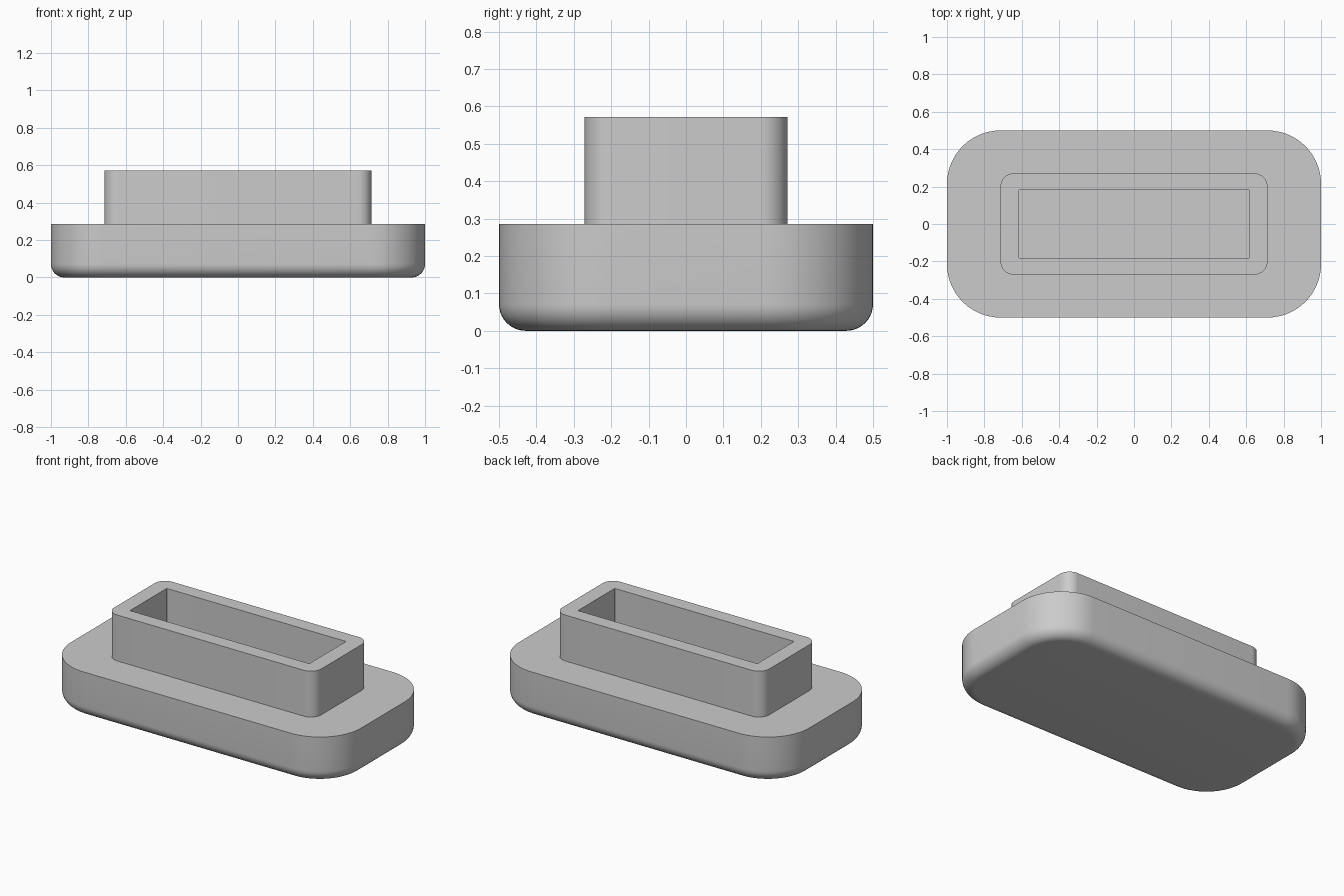
import bpy, bmesh, math

if "Cube" in bpy.data.objects:
    bpy.data.objects.remove(bpy.data.objects["Cube"])

SEG = 16          # segments per rounded corner


def ring(bm, hx, hy, r, z):
    """Rounded rectangle loop of vertices at height z."""
    verts = []
    for k, (sx, sy) in enumerate([(1, 1), (-1, 1), (-1, -1), (1, -1)]):
        for i in range(SEG + 1):
            a = (k + i / SEG) * math.pi / 2
            verts.append(bm.verts.new((sx * (hx - r) + r * math.cos(a),
                                       sy * (hy - r) + r * math.sin(a), z)))
    return verts


def loft(name, sections, mat):
    """Skin a stack of rounded rectangles and cap both ends."""
    bm = bmesh.new()
    rings = [ring(bm, *s) for s in sections]
    bm.faces.new(rings[0][::-1])
    for lo, hi in zip(rings, rings[1:]):
        for i in range(len(lo)):
            j = (i + 1) % len(lo)
            bm.faces.new((lo[i], lo[j], hi[j], hi[i]))
    bm.faces.new(rings[-1])
    me = bpy.data.meshes.new(name)
    bm.to_mesh(me)
    bm.free()
    me.materials.append(mat)
    ob = bpy.data.objects.new(name, me)
    bpy.context.collection.objects.link(ob)
    bpy.context.view_layer.objects.active = ob
    ob.select_set(True)
    bpy.ops.object.shade_smooth_by_angle(angle=math.radians(30))
    return ob


grey = bpy.data.materials.new("light grey")
grey.diffuse_color = (0.6, 0.6, 0.6, 1)
grey.use_nodes = True
grey.node_tree.nodes["Principled BSDF"].inputs["Base Color"].default_value = grey.diffuse_color

BASE_TOP, TOP, FILLET = 0.286, 0.572, 0.0714

# Base with rounded underside
sections = []
for i in range(11):
    a = i / 10 * math.pi / 2
    inset = FILLET * (1 - math.sin(a))
    sections.append((1 - inset, 0.5 - inset, 0.286 - inset, FILLET * (1 - math.cos(a))))
sections.append((1, 0.5, 0.286, BASE_TOP))

# Collar rising from the base, then the pocket going back down
sections += [(0.714, 0.271, 0.0714, BASE_TOP),
             (0.714, 0.271, 0.0714, TOP),
             (0.618, 0.181, 0.004, TOP),
             (0.618, 0.181, 0.004, BASE_TOP)]

loft("plug_cover", sections, grey)
